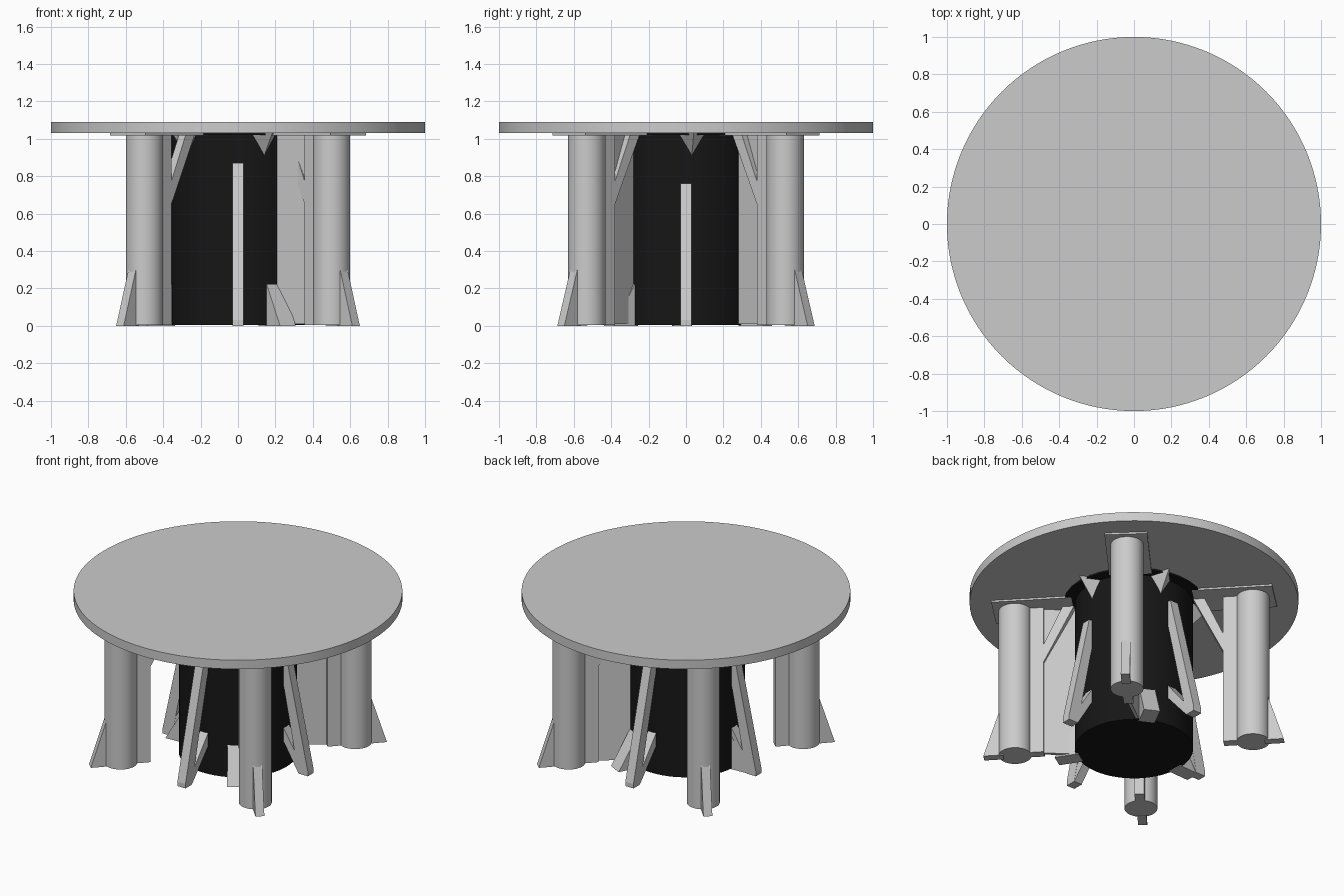
import bpy, bmesh, math
from mathutils import Matrix

if "Cube" in bpy.data.objects:
    bpy.data.objects.remove(bpy.data.objects["Cube"])

black = bpy.data.materials.new("black")
black.diffuse_color = (0.008, 0.008, 0.008, 1)
black.use_nodes = True
black.node_tree.nodes["Principled BSDF"].inputs["Base Color"].default_value = black.diffuse_color


def finish(bm, name, smooth=False, mat=None):
    bmesh.ops.recalc_face_normals(bm, faces=bm.faces)
    me = bpy.data.meshes.new(name)
    bm.to_mesh(me)
    bm.free()
    ob = bpy.data.objects.new(name, me)
    bpy.context.collection.objects.link(ob)
    if mat:
        me.materials.append(mat)
    if smooth:
        bpy.ops.object.select_all(action='DESELECT')
        ob.select_set(True)
        bpy.context.view_layer.objects.active = ob
        bpy.ops.object.shade_smooth_by_angle(angle=math.radians(30))
    return ob


def cylinder(name, x, y, r, z0, z1, sides, mat=None):
    bm = bmesh.new()
    bmesh.ops.create_cone(bm, cap_ends=True, segments=sides, radius1=r, radius2=r,
                          depth=z1 - z0, matrix=Matrix.Translation((x, y, (z0 + z1) / 2)))
    return finish(bm, name, True, mat)


def fin(name, angle, profile, width):
    """Extrude an (r, z) profile standing in the vertical plane at this angle."""
    bm = bmesh.new()
    vs = [bm.verts.new((r, -width / 2, z)) for r, z in profile]
    f = bm.faces.new(vs)
    ext = bmesh.ops.extrude_face_region(bm, geom=[f])
    moved = [v for v in ext["geom"] if isinstance(v, bmesh.types.BMVert)]
    bmesh.ops.translate(bm, vec=(0, width, 0), verts=moved)
    bmesh.ops.rotate(bm, verts=bm.verts, cent=(0, 0, 0), matrix=Matrix.Rotation(angle, 3, 'Z'))
    return finish(bm, name)


def rect(r0, r1, z0, z1):
    return [(r0, z0), (r1, z0), (r1, z1), (r0, z1)]


TOP = 1.03

# round table top and central drum
cylinder("table_top", 0, 0, 1.0, TOP, 1.09, 128)
cylinder("central_drum", 0, 0, 0.36, 0.005, TOP, 64, black)
cylinder("drum_top_flange", 0, 0, 0.43, 1.02, TOP, 32, black)

# four outer posts, each with rib, cap plate, upper brace and foot
for sx in (-1, 1):
    for sy in (-1, 1):
        a = math.atan2(0.53 * sy, 0.5 * sx)
        cylinder("post", 0.5 * sx, 0.53 * sy, 0.1, 0.005, TOP, 40)
        fin("post_rib", a, rect(0.55, 0.68, 0.005, TOP), 0.06)
        fin("post_cap_plate", a, rect(0.37, 0.86, 1.018, TOP), 0.26)
        fin("post_upper_brace", a, [(0.56, 0.62), (0.56, 0.74), (0.43, TOP), (0.36, TOP)], 0.05)
        fin("post_foot", a, [(0.8, 0), (0.92, 0), (0.815, 0.33), (0.78, 0.33)], 0.055)

# two thin panels from the drum to the right-hand posts
for sy in (-1, 1):
    bm = bmesh.new()
    p, q = (0.21, 0.283 * sy), (0.39, 0.415 * sy)
    nx, ny = 0.006, -0.008 * sy
    ring = [(p[0] + nx, p[1] + ny), (q[0] + nx, q[1] + ny), (q[0] - nx, q[1] - ny), (p[0] - nx, p[1] - ny)]
    base = bm.faces.new([bm.verts.new((x, y, 0.01)) for x, y in ring])
    ext = bmesh.ops.extrude_face_region(bm, geom=[base])
    bmesh.ops.translate(bm, vec=(0, 0, TOP - 0.01),
                        verts=[v for v in ext["geom"] if isinstance(v, bmesh.types.BMVert)])
    finish(bm, "side_panel")

# four long slanted drum struts with short inner braces
for i in range(4):
    a = i * math.pi / 2
    r, h = (0.54, 0.76) if i % 2 == 0 else (0.6, 0.87)
    fin("drum_strut", a, [(r - 0.07, 0), (r, 0), (r, 0.03), (0.38, h), (0.34, h), (0.34, h - 0.1)], 0.06)
    fin("drum_strut_brace", a, [(r - 0.07, 0), (r - 0.01, 0), (0.35, 0.29), (0.35, 0.2)], 0.058)

# three sloping blocks at the drum base
for deg in (-57, 63, 183):
    fin("drum_base_block", math.radians(deg), [(0.34, 0), (0.49, 0), (0.36, 0.22), (0.34, 0.22)], 0.1)

# small pyramid brackets under the top, around the drum
for i in range(5):
    bm = bmesh.new()
    pts = [(0.33, -0.085, TOP), (0.33, 0.085, TOP), (0.47, 0, TOP), (0.35, 0, 0.9)]
    v = [bm.verts.new(c) for c in pts]
    for t in ((0, 1, 2), (0, 1, 3), (1, 2, 3), (0, 2, 3)):
        bm.faces.new([v[k] for k in t])
    bmesh.ops.rotate(bm, verts=bm.verts, cent=(0, 0, 0),
                     matrix=Matrix.Rotation(math.radians(5 + 72 * i), 3, 'Z'))
    finish(bm, "drum_top_bracket")
